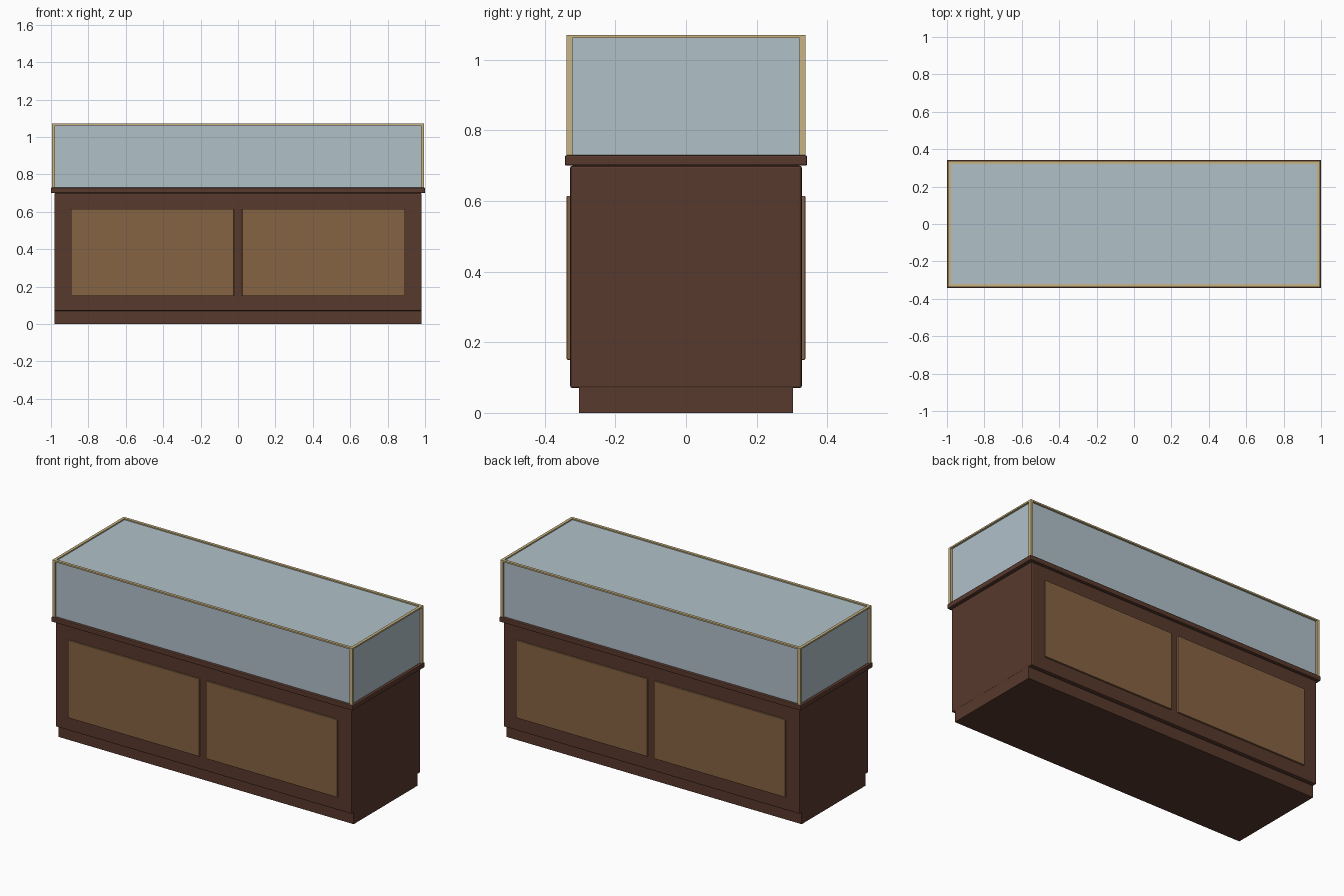
import bpy

if "Cube" in bpy.data.objects:
    bpy.data.objects.remove(bpy.data.objects["Cube"])


def material(name, rgb):
    m = bpy.data.materials.new(name)
    m.diffuse_color = (*rgb, 1)
    m.use_nodes = True
    m.node_tree.nodes["Principled BSDF"].inputs["Base Color"].default_value = m.diffuse_color
    return m


wood = material("dark wood", (0.098, 0.041, 0.026))
panel = material("light wood", (0.235, 0.125, 0.054))
glass = material("pale glass", (0.434, 0.533, 0.584))
brass = material("brass trim", (0.578, 0.456, 0.223))


def box(name, lo, hi, mat, bevel=0.0):
    bpy.ops.mesh.primitive_cube_add(size=1)
    o = bpy.context.object
    o.name = name
    o.location = [(a + b) / 2 for a, b in zip(lo, hi)]
    o.scale = [b - a for a, b in zip(lo, hi)]
    bpy.ops.object.transform_apply(location=False, rotation=False, scale=True)
    o.data.materials.append(mat)
    if bevel:
        b = o.modifiers.new("edge", 'BEVEL')
        b.width = bevel
        b.segments = 2
    return o


# Base cabinet
box("plinth", (-0.98, -0.303, 0), (0.98, 0.303, 0.072), wood)
box("cabinet_body", (-0.982, -0.328, 0.07), (0.982, 0.328, 0.7), wood, 0.006)
box("counter_ledge", (-1, -0.343, 0.7), (1, 0.343, 0.73), wood, 0.005)

# Raised panels, two on the front and two on the back
for sy, face in ((-1, "front"), (1, "back")):
    for sx, side in ((-1, "left"), (1, "right")):
        xs = sorted((sx * 0.022, sx * 0.893))
        ys = sorted((sy * 0.322, sy * 0.338))
        box(f"{face}_panel_{side}", (xs[0], ys[0], 0.15),
            (xs[1], ys[1], 0.615), panel, 0.003)

# Glass display case
X, Y, W, TOP = 0.995, 0.338, 0.017, 1.071
box("glass_case", (-X + 0.012, -Y + 0.012, 0.728), (X - 0.012, Y - 0.012, 1.064), glass)

# Brass corner posts
for sx in (-1, 1):
    for sy in (-1, 1):
        xs = sorted((sx * (X - W), sx * X))
        ys = sorted((sy * (Y - W), sy * Y))
        box("corner_post", (xs[0], ys[0], 0.728), (xs[1], ys[1], TOP), brass)

# Brass top rails between the posts
for s in (-1, 1):
    ys = sorted((s * (Y - W), s * Y))
    box("long_top_rail", (-X + W, ys[0], TOP - 0.009), (X - W, ys[1], TOP), brass)
    xs = sorted((s * (X - W), s * X))
    box("short_top_rail", (xs[0], -Y + W, TOP - 0.009), (xs[1], Y - W, TOP), brass)
